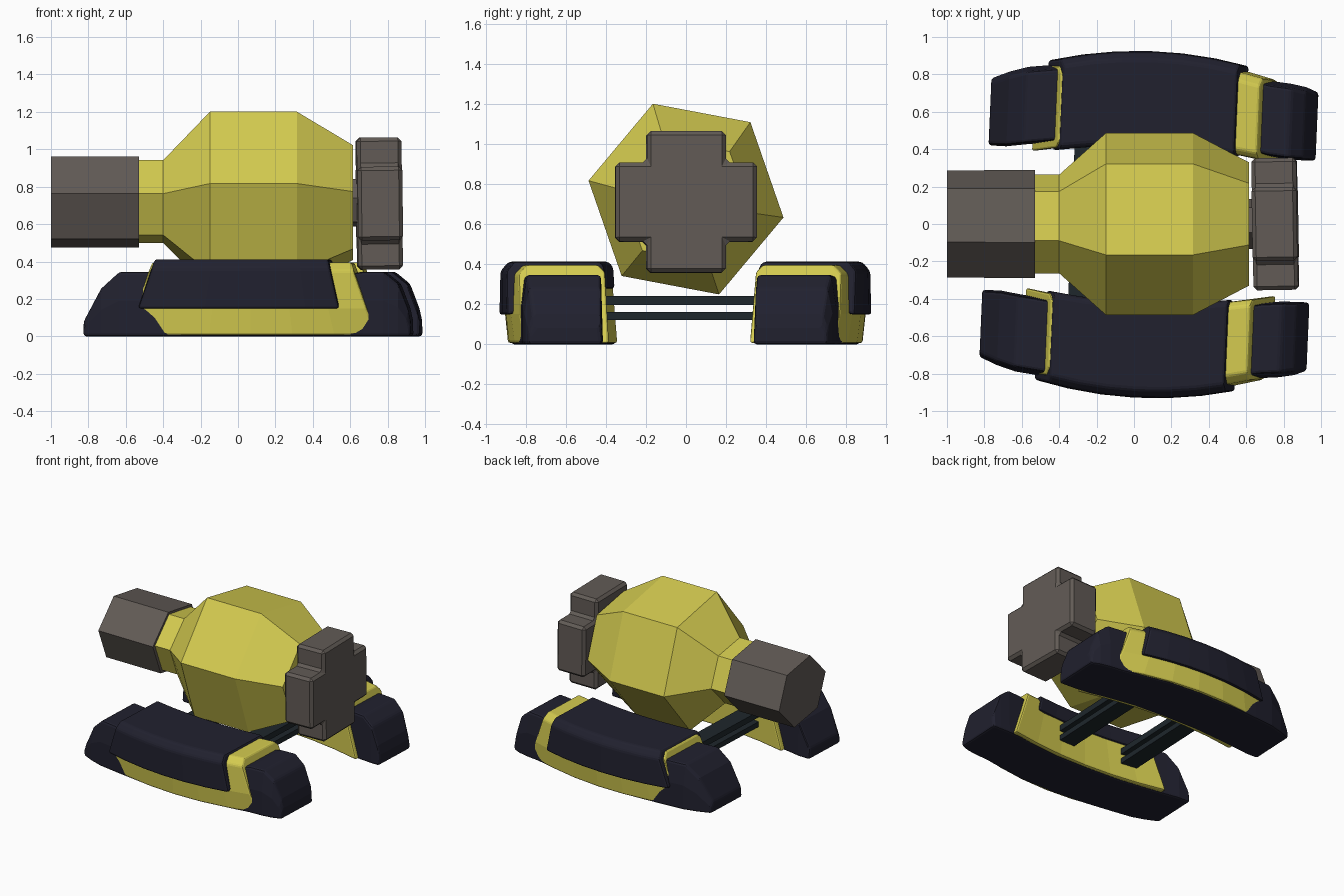
import bpy, bmesh, math
from mathutils import Vector

if "Cube" in bpy.data.objects:
    bpy.data.objects.remove(bpy.data.objects["Cube"])


def material(name, rgb):
    m = bpy.data.materials.new(name)
    m.diffuse_color = (*rgb, 1)
    m.use_nodes = True
    m.node_tree.nodes["Principled BSDF"].inputs["Base Color"].default_value = m.diffuse_color
    return m


YELLOW = material("yellow paint", (0.66, 0.60, 0.08))
NAVY = material("dark navy", (0.015, 0.015, 0.028))
GREY = material("warm grey", (0.122, 0.105, 0.093))
SLATE = material("dark slate", (0.013, 0.020, 0.025))

SKID_TURN = -0.043   # the skids stand slightly turned under the body


def loft(name, sections, mat, bevel=0.0, segments=2):
    """Skin equal-length point rings and cap both ends."""
    bm = bmesh.new()
    rings = [[bm.verts.new(p) for p in s] for s in sections]
    n = len(rings[0])
    for r, s in zip(rings, rings[1:]):
        for i in range(n):
            j = (i + 1) % n
            bm.faces.new((r[i], r[j], s[j], s[i]))
    bm.faces.new(rings[0])
    bm.faces.new(rings[-1])
    bmesh.ops.recalc_face_normals(bm, faces=bm.faces[:])
    me = bpy.data.meshes.new(name)
    bm.to_mesh(me)
    bm.free()
    me.materials.append(mat)
    ob = bpy.data.objects.new(name, me)
    bpy.context.collection.objects.link(ob)
    if bevel:
        b = ob.modifiers.new("bevel", 'BEVEL')
        b.width = bevel
        b.segments = segments
        b.limit_method = 'ANGLE'
        b.angle_limit = math.radians(28)
    return ob


def hexagon(x, sy, sz, zc=0.72):
    """Turned hexagon ring with separate half-width scales."""
    return [(x, sy * math.cos(a), zc + sz * math.sin(a))
            for a in (math.radians(-10.5 + 60 * i) for i in range(6))]


def skid_part(ob):
    """Mirror to the other side and turn with the undercarriage."""
    m = ob.modifiers.new("mirror", 'MIRROR')
    m.use_axis = (False, True, False)
    ob.rotation_euler.z = SKID_TURN
    return ob


# Six-sided body with squashed neck
loft("body", [hexagon(-0.54, 0.268, 0.235), hexagon(-0.40, 0.268, 0.235),
              hexagon(-0.15, 0.495, 0.505, 0.725), hexagon(0.315, 0.495, 0.505, 0.725),
              hexagon(0.615, 0.335, 0.325, 0.715)], YELLOW)

# Hexagonal nozzle
loft("nozzle", [hexagon(-1.0, 0.291, 0.258, 0.717),
                hexagon(-0.53, 0.294, 0.258, 0.717)], GREY)

# Cross-shaped end block and its short hub
A, B = 0.353, 0.197
cross = [(A, -B), (A, B), (B, B), (B, A), (-B, A), (-B, B),
         (-A, B), (-A, -B), (-B, -B), (-B, -A), (B, -A), (B, -B)]
block = loft("cross_block", [[(x, y, z) for y, z in cross] for x in (-0.12, 0.12)],
             GREY, 0.02, 1)
block.location = (0.755, 0, 0.71)
block.rotation_euler = (0, -0.012, 0.017)
loft("hub", [hexagon(x, 0.135, 0.135, 0.715) for x in (0.60, 0.66)], GREY)


# Skid shells: curved in plan, with ends that lean inward
def shell(name, profile, yo, yi, left, right, mat, bevel):
    """profile holds (outer?, y offset, z); left and right give x at low and high z."""
    z0 = min(p[2] for p in profile)
    z1 = max(p[2] for p in profile)
    sections = []
    for k in range(7):
        t = k / 6
        ring = []
        for outer, dy, z in profile:
            f = (z - z0) / (z1 - z0)
            a = left[0] + (left[1] - left[0]) * f
            b = right[0] + (right[1] - right[0]) * f
            x = a + (b - a) * t
            u = (x - 0.07) ** 2
            y = yo - 0.23 * u if outer else yi - 0.16 * u
            ring.append((x, y + dy, z))
        sections.append(ring)
    return skid_part(loft(name, sections, mat, bevel))


shell("skid_body",
      [(1, -0.015, 0.006), (1, 0, 0.15), (1, -0.015, 0.35), (1, -0.06, 0.395),
       (0, 0.03, 0.395), (0, 0, 0.36), (0, 0, 0.006)],
      0.90, 0.43, (-0.565, -0.425), (0.775, 0.64), YELLOW, 0.012)

shell("skid_armour",
      [(1, 0, 0.145), (1, -0.005, 0.365), (1, -0.045, 0.412),
       (0, 0.02, 0.412), (0, 0, 0.385), (0, 0, 0.28)],
      0.928, 0.418, (-0.50, -0.41), (0.58, 0.52), NAVY, 0.015)

# Full-length dark runner that shows as rounded tips and underside
stations = [(-0.795, 0.08, 0.385, 0.745), (-0.70, 0.255, 0.385, 0.785),
            (-0.60, 0.345, 0.40, 0.815), (-0.44, 0.345, 0.42, 0.835),
            (-0.20, 0.33, 0.445, 0.86), (0.07, 0.33, 0.45, 0.872),
            (0.34, 0.33, 0.445, 0.86), (0.60, 0.33, 0.41, 0.815),
            (0.70, 0.345, 0.39, 0.795), (0.81, 0.345, 0.38, 0.785),
            (0.89, 0.28, 0.378, 0.77), (0.94, 0.15, 0.378, 0.75), (0.955, 0.08, 0.38, 0.745)]
skid_part(loft("skid_runner",
               [[(x, yi, 0), (x, yo, 0), (x, yo, zt * 0.55), (x, yo - 0.025, zt), (x, yi + 0.01, zt)]
                for x, zt, yi, yo in stations], NAVY, 0.025))

# Paired slats joining the skids
for i, x in enumerate((-0.27, 0.27)):
    for j, (za, zb) in enumerate(((0.12, 0.16), (0.195, 0.24))):
        bar = loft(f"cross_slat_{i}_{j}",
                   [[(x - 0.065, y, za), (x + 0.065, y, za), (x + 0.065, y, zb), (x - 0.065, y, zb)]
                    for y in (-0.5, 0.5)], SLATE)
        bar.rotation_euler.z = SKID_TURN
